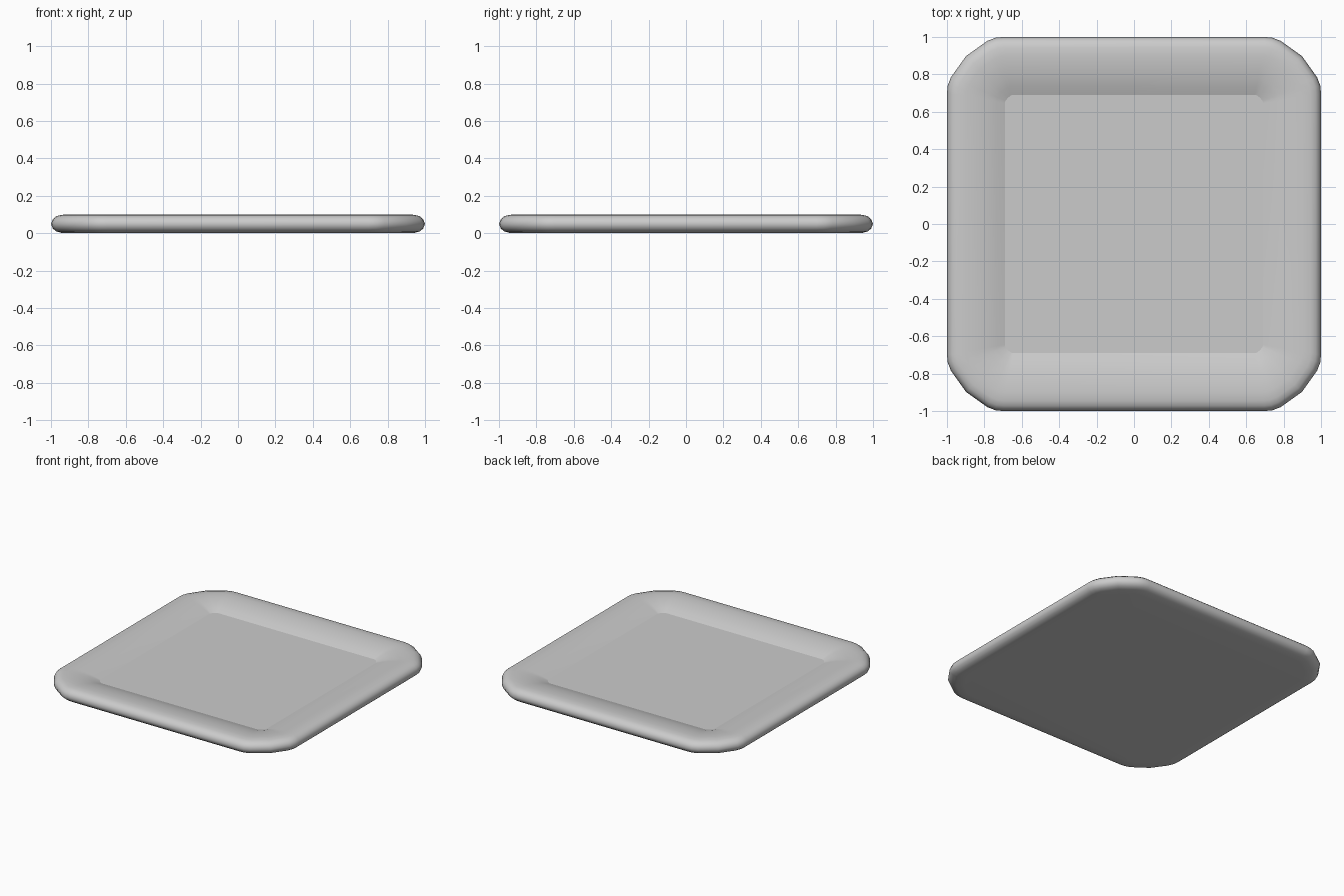
import bpy, bmesh, math

if "Cube" in bpy.data.objects:
    bpy.data.objects.remove(bpy.data.objects["Cube"])

# Unit corner shape shared by every ring of the tray
CORNER = [(1, 0), (.985, .14), (.93, .28), (.66, .66), (.28, .93), (.14, .985), (0, 1)]

# Cross-section from bottom, round the rim, to the sunken floor: (half width, height)
PROFILE = [(.89, 0), (.945, .002), (.972, .01), (.99, .025), (1, .05),
           (.99, .075), (.972, .09), (.945, .098), (.9, .1), (.84, .095),
           (.78, .084), (.735, .071), (.69, .054)]


def ring(bm, half, z):
    """Rounded square loop; corners tighten towards the floor."""
    r = .045 + .255 * (half - .69) / .31
    c = half - r
    verts = []
    for q in range(4):
        cs, sn = round(math.cos(q * math.pi / 2)), round(math.sin(q * math.pi / 2))
        for u, v in CORNER:
            x, y = c + r * u, c + r * v
            verts.append(bm.verts.new((cs * x - sn * y, sn * x + cs * y, z)))
    return verts


bm = bmesh.new()
rings = [ring(bm, h, z) for h, z in PROFILE]
n = len(rings[0])

# Rim skin
for a, b in zip(rings, rings[1:]):
    for i in range(n):
        j = (i + 1) % n
        bm.faces.new((a[i], a[j], b[j], b[i]))

# Underside and sunken floor
bm.faces.new(rings[0][::-1])
floor = bm.faces.new(rings[-1])
bmesh.ops.recalc_face_normals(bm, faces=bm.faces[:])

# Smooth rim with a crisp floor outline
for f in bm.faces:
    f.smooth = True
for e in floor.edges:
    e.smooth = False

mesh = bpy.data.meshes.new("square_tray")
bm.to_mesh(mesh)
bm.free()
tray = bpy.data.objects.new("square_tray", mesh)
bpy.context.collection.objects.link(tray)
